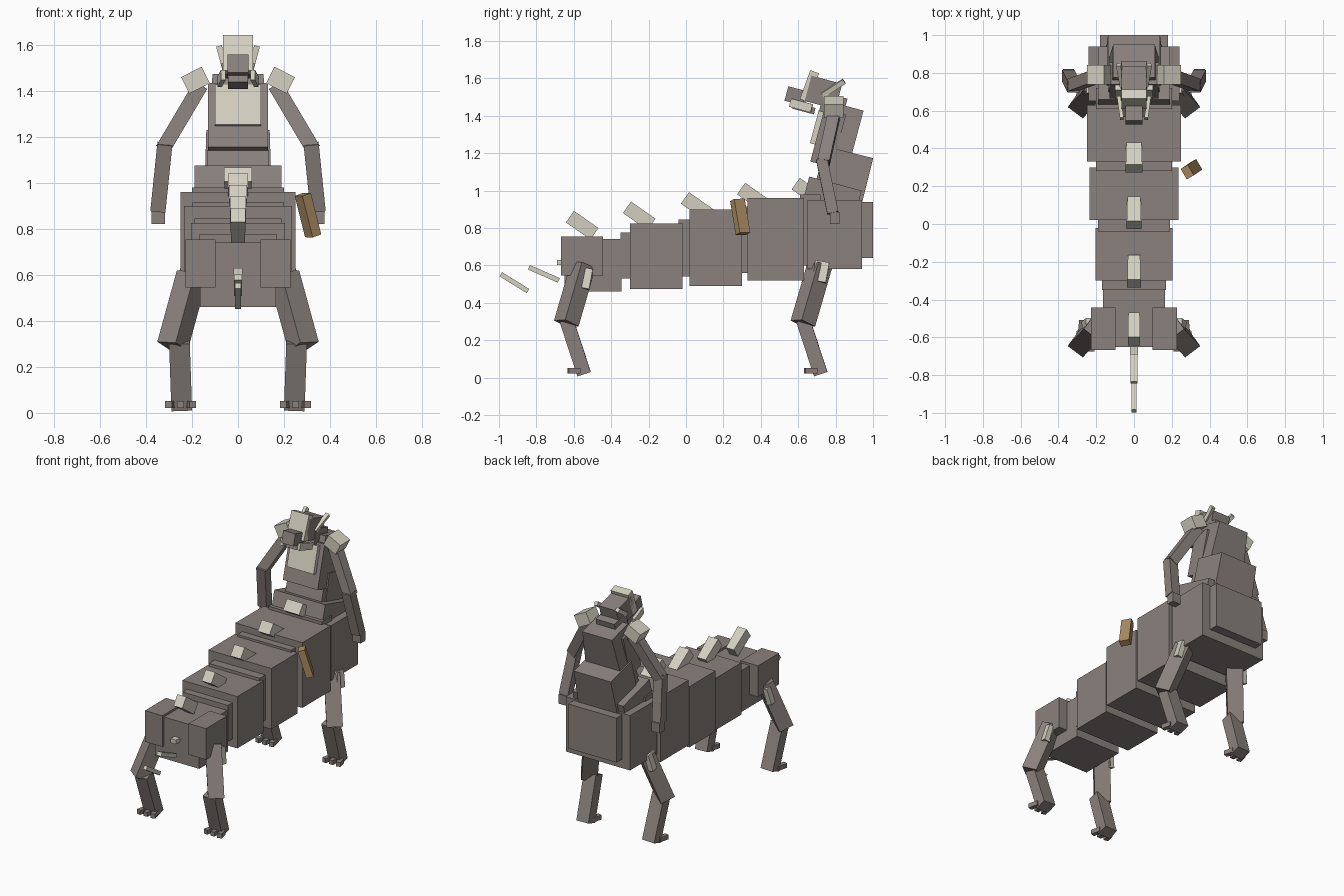
import bpy, bmesh, math
from mathutils import Vector, Matrix


def material(name, rgb):
    m = bpy.data.materials.new(name)
    m.diffuse_color = (*rgb, 1)
    return m


HIDE = material("grey hide", (0.255, 0.22, 0.205))
BONE = material("pale bone", (0.66, 0.63, 0.53))
WOOD = material("brown leather", (0.40, 0.26, 0.12))


def make(name, size, matrix, mat, taper=1.0):
    """Block of a given size; taper scales the width of its top."""
    bm = bmesh.new()
    bmesh.ops.create_cube(bm, size=1)
    for v in bm.verts:
        if v.co.z > 0:
            v.co.x *= taper
        v.co = matrix @ Vector([a * b for a, b in zip(v.co, size)])
    mesh = bpy.data.meshes.new(name)
    bm.normal_update()
    bm.to_mesh(mesh)
    bm.free()
    mesh.materials.append(mat)
    ob = bpy.data.objects.new(name, mesh)
    bpy.context.collection.objects.link(ob)
    return ob


def block(name, centre, size, mat=HIDE, lean=0, roll=0, yaw=0, taper=1.0):
    """Lean is degrees towards +y, roll about y, yaw about z."""
    r = (Matrix.Rotation(math.radians(yaw), 4, 'Z')
         @ Matrix.Rotation(math.radians(roll), 4, 'Y')
         @ Matrix.Rotation(math.radians(-lean), 4, 'X'))
    return make(name, size, Matrix.Translation(centre) @ r, mat, taper)


def span(name, hw, y0, y1, z0, z1, mat=HIDE):
    """Centred block from its half width and its y and z limits."""
    return block(name, (0, (y0 + y1) / 2, (z0 + z1) / 2), (2 * hw, y1 - y0, z1 - z0), mat)


def limb(name, a, b, w, d, mat=HIDE, facing=(0, -1, 0)):
    """Block running from a to b, with its depth turned to 'facing'."""
    a, b = Vector(a), Vector(b)
    z = (b - a).normalized()
    x = Vector(facing).cross(z).normalized()
    y = z.cross(x)
    m = Matrix((x, y, z)).transposed().to_4x4()
    m.translation = (a + b) / 2
    return make(name, (w, d, (b - a).length), m, mat)


# Long segmented body
span("rump", 0.165, -0.65, -0.345, 0.46, 0.74)
span("rump_core", 0.20, -0.65, -0.46, 0.55, 0.72)
span("body_joint_1", 0.17, -0.35, -0.2, 0.53, 0.775)
span("body_segment_1", 0.205, -0.30, -0.02, 0.475, 0.825)
span("body_joint_2", 0.19, -0.04, 0.1, 0.54, 0.845)
span("body_segment_2", 0.235, 0.02, 0.30, 0.49, 0.90)
span("body_joint_3", 0.20, 0.28, 0.4, 0.56, 0.915)
span("body_segment_3", 0.25, 0.33, 0.63, 0.52, 0.96)
span("body_joint_4", 0.20, 0.61, 0.72, 0.60, 0.98)
span("shoulders", 0.24, 0.65, 0.94, 0.58, 0.95)
span("back_plate", 0.18, 0.82, 1.0, 0.64, 0.94)

# Upright torso, leaning back
block("waist", (0, 0.78, 0.965), (0.38, 0.29, 0.15), lean=15)
block("belly", (0, 0.86, 1.085), (0.29, 0.23, 0.24), lean=14, taper=0.95)
block("belly_front", (0, 0.78, 1.06), (0.27, 0.16, 0.13), lean=15)
block("chest", (0, 0.83, 1.33), (0.26, 0.18, 0.25), lean=15, taper=0.85)
block("chest_front", (0, 0.76, 1.28), (0.26, 0.12, 0.29), lean=15)
block("breast_plate", (0, 0.715, 1.333), (0.20, 0.06, 0.18), BONE, lean=15)

# Head
block("neck", (0, 0.785, 1.45), (0.14, 0.13, 0.12), lean=15)
block("skull", (0, 0.735, 1.525), (0.13, 0.17, 0.14), lean=15)
block("face_mask", (0, 0.66, 1.558), (0.13, 0.05, 0.165), BONE, lean=20)
block("snout", (0, 0.59, 1.505), (0.09, 0.11, 0.08), lean=15)
block("jaw", (0, 0.63, 1.44), (0.085, 0.12, 0.035), lean=15)

# Spines along the back: y, z, width, length
for y, z, w, l in ((-0.555, 0.815, 0.06, 0.16), (-0.25, 0.865, 0.065, 0.16),
                   (0.06, 0.915, 0.07, 0.16), (0.36, 0.965, 0.08, 0.16),
                   (0.64, 1.0, 0.11, 0.13)):
    block("back_spine", (0, y, z), (w, 0.075, l), BONE, lean=-55, taper=1.1)

# Tail
span("tail_base", 0.02, -0.69, -0.63, 0.602, 0.63, BONE)
limb("tail_middle", (0, -0.68, 0.52), (0, -0.84, 0.59), 0.036, 0.026, BONE)
limb("tail_tip", (0, -0.845, 0.463), (0, -0.99, 0.553), 0.024, 0.026, BONE)

# Paired parts
for s in (-1, 1):
    block("hip", (s * 0.163, -0.555, 0.65), (0.13, 0.225, 0.21))
    block("tusk", (s * 0.072, 0.615, 1.455), (0.02, 0.12, 0.045), BONE, lean=15, yaw=-s * 8)
    limb("horn", (s * 0.06, 0.73, 1.51), (s * 0.08, 0.845, 1.585), 0.025, 0.027, BONE)

    # Arms
    block("shoulder_pad", (s * 0.185, 0.79, 1.447), (0.10, 0.105, 0.08), BONE, roll=s * 27)
    limb("upper_arm", (s * 0.165, 0.795, 1.42), (s * 0.325, 0.735, 1.15), 0.065, 0.065)
    limb("forearm", (s * 0.318, 0.725, 1.17), (s * 0.348, 0.785, 0.88), 0.066, 0.06)
    block("hand", (s * 0.347, 0.795, 0.853), (0.06, 0.05, 0.065))

    # Four legs with three toes each
    for y, pad in ((-0.62, 0.53), (0.645, 0.565)):
        out = (s * 0.6, -0.8, 0)
        limb("thigh", (s * 0.20, y + 0.07, 0.60), (s * 0.285, y - 0.02, 0.29), 0.10, 0.095,
             facing=out)
        block("hip_guard", (s * 0.245, y + 0.075, pad), (0.04, 0.075, 0.11), BONE,
              lean=10, roll=-s * 12)
        limb("shin", (s * 0.255, y - 0.02, 0.31), (s * 0.245, y + 0.075, 0.02), 0.09, 0.075)
        for dx in (-0.045, 0, 0.045):
            block("toe", (s * 0.25 + dx, y + 0.022, 0.036), (0.03, 0.065, 0.03),
                  yaw=dx * 300)

# Quiver hanging by the side
limb("quiver", (0.327, 0.305, 0.77), (0.282, 0.275, 0.95), 0.045, 0.065, WOOD, (0.5, -0.85, 0))
